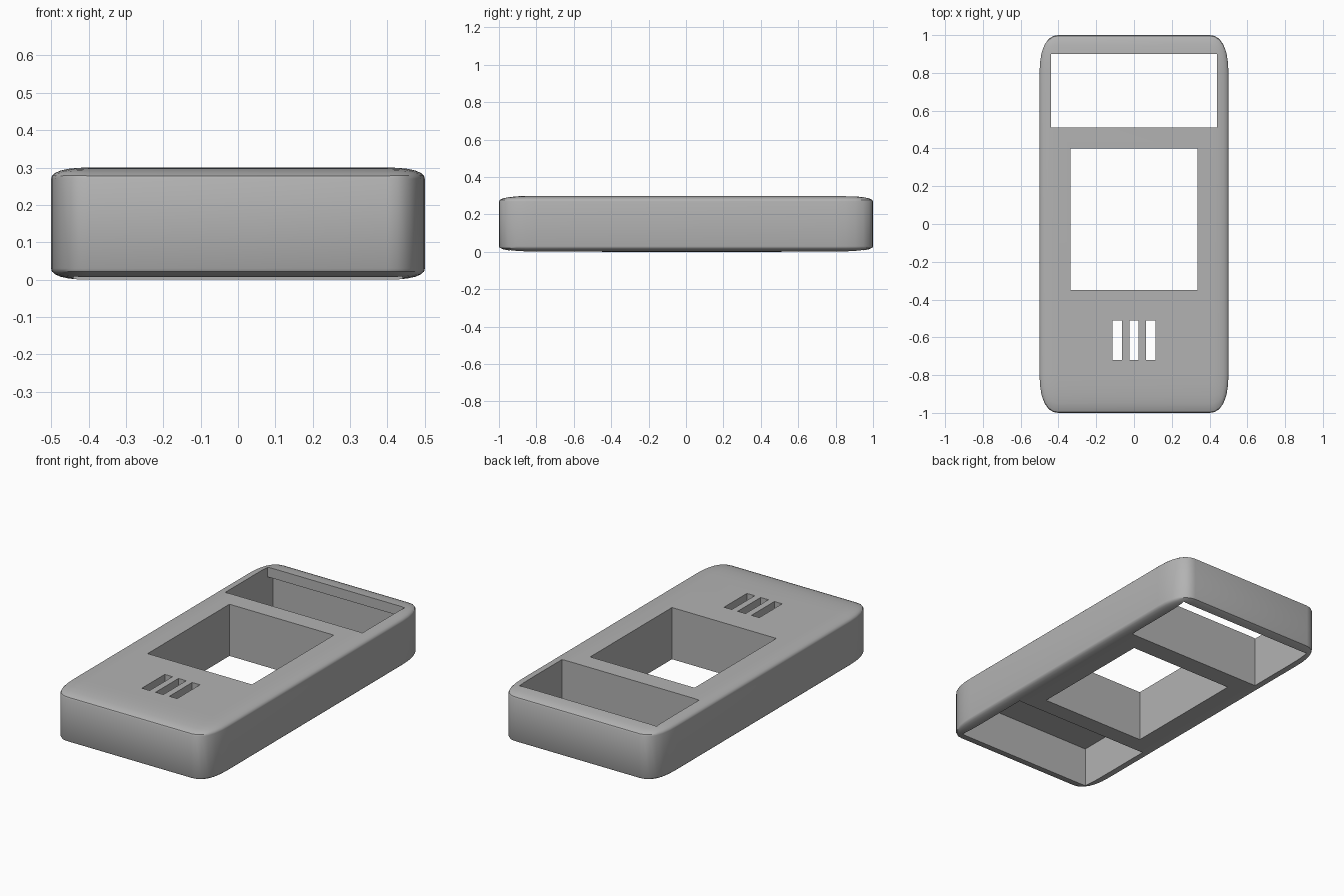
import bpy, bmesh
from mathutils import Matrix, Vector

if "Cube" in bpy.data.objects:
    bpy.data.objects.remove(bpy.data.objects["Cube"])

grey = bpy.data.materials.new("casing_grey")
grey.diffuse_color = (0.45, 0.45, 0.45, 1)
grey.use_nodes = True
grey.node_tree.nodes["Principled BSDF"].inputs["Base Color"].default_value = grey.diffuse_color


def box(name, x0, x1, y0, y1, z0, z1, round_by=0.0):
    """Box from its limits; edges are rounded before stretching."""
    bm = bmesh.new()
    bmesh.ops.create_cube(bm, size=2)
    if round_by:
        bmesh.ops.bevel(bm, geom=bm.edges[:], offset=round_by, segments=6,
                        profile=0.55, affect='EDGES')
    bm.transform(Matrix.Translation(((x0 + x1) / 2, (y0 + y1) / 2, (z0 + z1) / 2))
                 @ Matrix.Diagonal(((x1 - x0) / 2, (y1 - y0) / 2, (z1 - z0) / 2, 1)))
    mesh = bpy.data.meshes.new(name)
    bm.to_mesh(mesh)
    bm.free()
    mesh.materials.append(grey)
    ob = bpy.data.objects.new(name, mesh)
    bpy.context.collection.objects.link(ob)
    return ob


# rounded casing
casing = box("casing", -0.5, 0.5, -1, 1, 0, 0.3, 0.2)

# openings: screen window, keypad opening, underside pockets, speaker slots
cuts = [
    (-0.44, 0.44, 0.51, 0.90, 0.1, 0.4),
    (-0.44, 0.44, 0.51, 0.95, -0.1, 0.24),
    (-0.335, 0.335, -0.35, 0.40, -0.1, 0.4),
    (-0.44, 0.44, -0.94, -0.45, -0.1, 0.24),
]
cuts += [(x - 0.025, x + 0.025, -0.72, -0.51, 0.1, 0.4) for x in (-0.088, 0, 0.088)]

bpy.context.view_layer.objects.active = casing
casing.select_set(True)
for c in cuts:
    cutter = box("cutter", *c)
    cutter.hide_render = True
    mod = casing.modifiers.new("cut", 'BOOLEAN')
    mod.operation = 'DIFFERENCE'
    mod.solver = 'EXACT'
    mod.object = cutter
    bpy.ops.object.modifier_apply(modifier=mod.name)
    bpy.data.objects.remove(cutter)

bpy.ops.object.shade_smooth_by_angle(angle=0.6)
